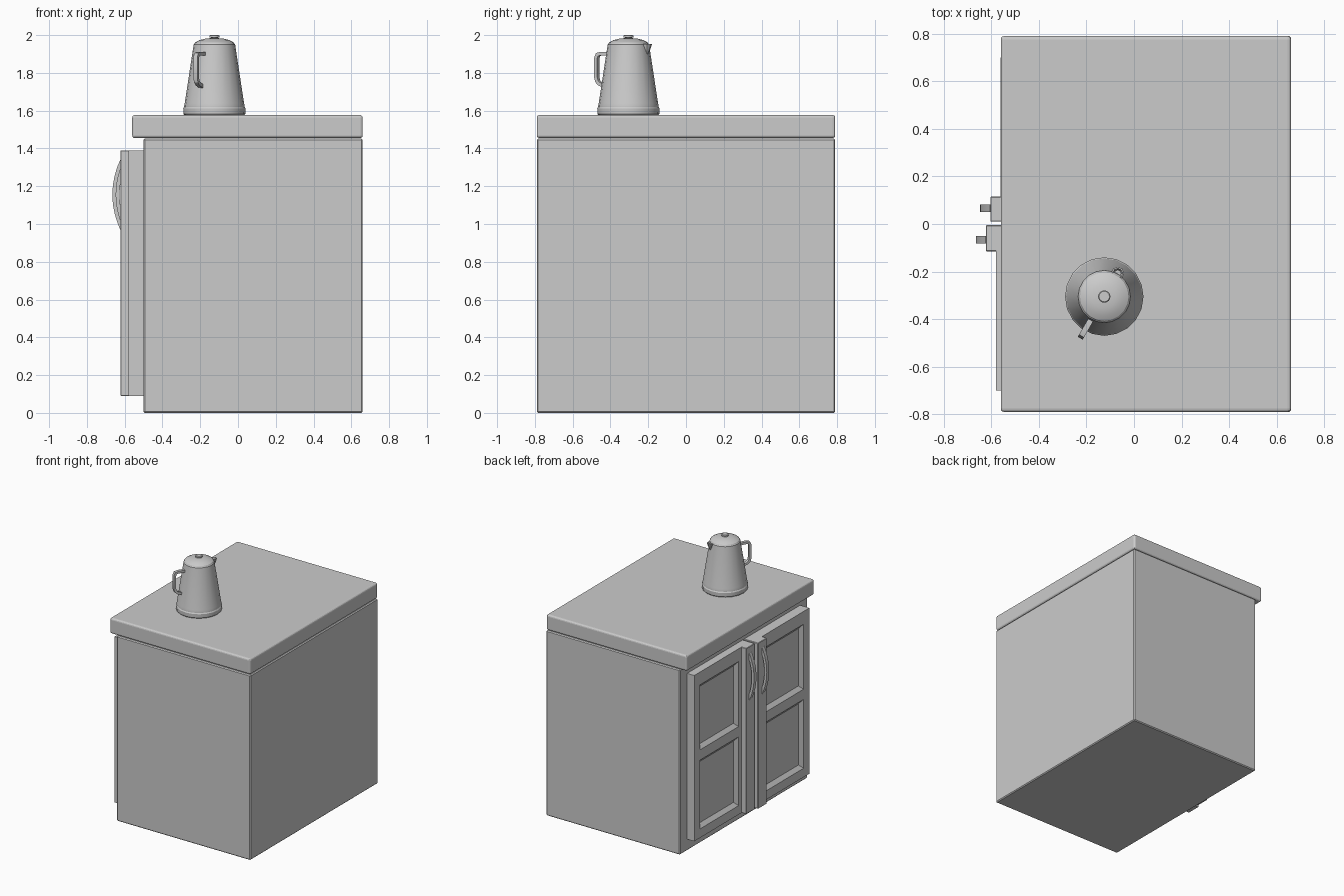
import bpy, bmesh, math
from mathutils import Vector

if "Cube" in bpy.data.objects:
    bpy.data.objects.remove(bpy.data.objects["Cube"])


def finish(name, bm, smooth=None):
    me = bpy.data.meshes.new(name)
    bm.to_mesh(me)
    bm.free()
    ob = bpy.data.objects.new(name, me)
    bpy.context.collection.objects.link(ob)
    if smooth:
        bpy.context.view_layer.objects.active = ob
        ob.select_set(True)
        bpy.ops.object.shade_smooth_by_angle(angle=math.radians(smooth))
        ob.select_set(False)
    return ob


def box(name, x, y, z, bevel=0.0, segments=1):
    bm = bmesh.new()
    bmesh.ops.create_cube(bm, size=1)
    for v in bm.verts:
        v.co = [(a + b) / 2 + c * abs(b - a) for (a, b), c in zip((x, y, z), v.co)]
    if bevel:
        bmesh.ops.bevel(bm, geom=bm.edges[:], offset=bevel, segments=segments,
                        profile=0.5, affect='EDGES')
    return finish(name, bm)


def panel(name, front, ya, yb, z0, z1, inset=0.03, depth=0.025):
    """Recessed tray with sloping sides, facing -x."""
    y0, y1 = sorted((ya, yb))
    bm = bmesh.new()
    rings = []
    for i, d in ((0, 0), (inset, depth)):
        rings.append([bm.verts.new((front + d, y, z)) for y, z in (
            (y0 + i, z0 + i), (y0 + i, z1 - i), (y1 - i, z1 - i), (y1 - i, z0 + i))])
    o, n = rings
    for k in range(4):
        j = (k + 1) % 4
        bm.faces.new((o[k], o[j], n[j], n[k]))
    bm.faces.new(n)
    finish(name, bm)


def sweep(name, path, side, width, thick, smooth=None):
    """Rectangular bar along a planar path; side is the plane normal."""
    bm = bmesh.new()
    side = Vector(side).normalized()
    pts = [Vector(p) for p in path]
    rings = []
    for i, p in enumerate(pts):
        a = (p - pts[i - 1]).normalized() if i else None
        b = (pts[i + 1] - p).normalized() if i < len(pts) - 1 else None
        t = ((a or b) + (b or a)).normalized()
        out = side.cross(t)
        t2 = thick / 2 / max(0.5, t.dot(a or b))
        rings.append([bm.verts.new(p + side * s * width / 2 + out * u * t2)
                      for s, u in ((-1, -1), (1, -1), (1, 1), (-1, 1))])
    for r, q in zip(rings, rings[1:]):
        for k in range(4):
            bm.faces.new((r[k], r[(k + 1) % 4], q[(k + 1) % 4], q[k]))
    bm.faces.new(rings[0])
    bm.faces.new(rings[-1])
    bmesh.ops.recalc_face_normals(bm, faces=bm.faces[:])
    return finish(name, bm, smooth)


def lathe(name, profile, centre, sides):
    bm = bmesh.new()
    rings = []
    for r, z in profile:
        rings.append([bm.verts.new((centre[0] + r * math.cos(2 * math.pi * k / sides),
                                    centre[1] + r * math.sin(2 * math.pi * k / sides), z))
                      for k in range(sides)])
    for r, q in zip(rings, rings[1:]):
        for k in range(sides):
            j = (k + 1) % sides
            bm.faces.new((r[k], r[j], q[j], q[k]))
    bm.faces.new(rings[0][::-1])
    bm.faces.new(rings[-1])
    return finish(name, bm, 30)


# Cabinet and worktop
box("cabinet_body", (-0.5, 0.66), (-0.79, 0.79), (0, 1.452), 0.007)
box("worktop", (-0.56, 0.66), (-0.79, 0.79), (1.455, 1.577), 0.014, 3)

# Doors: frame, two recessed panels, raised centre stile and curved handle
Z0, Z1 = 0.09, 1.39
OPENINGS = ((0.16, 0.70), (0.78, 1.29))
for side, s, front, edge in (("left", 1, -0.562, 0.01), ("right", -1, -0.58, 0.005)):
    pre = side + "_door_"
    back = -0.495

    def ys(a, b):
        return tuple(sorted((s * a, s * b)))

    box(pre + "outer_stile", (front, back), ys(0.63, 0.70), (Z0, Z1))
    box(pre + "inner_stile", (front, back), ys(0.11, 0.15), (Z0, Z1))
    box(pre + "centre_stile", (front - 0.042, back), ys(edge, 0.115), (Z0, Z1), 0.003)
    rails = (Z0, OPENINGS[0][0]), (OPENINGS[0][1], OPENINGS[1][0]), (OPENINGS[1][1], Z1)
    for n, r in zip(("bottom", "middle", "top"), rails):
        box(pre + n + "_rail", (front, back), ys(0.15, 0.63), r)
    for n, (a, b) in zip(("lower", "upper"), OPENINGS):
        panel(pre + n + "_panel", front, s * 0.15, s * 0.63, a, b)
    arc = []
    for k in range(13):
        t = -1 + k / 6
        arc.append((front - 0.035 - 0.04 * (1 - t * t), s * 0.066, 1.155 + 0.18 * t))
    sweep(pre + "handle", arc, (0, 1, 0), 0.03, 0.02, 30)

# Coffee pot
C = (-0.125, -0.305)
lathe("pot_body", [(0.158, 1.576), (0.164, 1.583), (0.165, 1.612), (0.160, 1.62),
                   (0.160, 1.626), (0.157, 1.64), (0.112, 1.935), (0.110, 1.95),
                   (0.104, 1.955)], C, 20)
lathe("pot_lid", [(0.108, 1.95), (0.102, 1.961), (0.080, 1.973), (0.050, 1.981),
                  (0.018, 1.984)], C, 20)
lathe("pot_knob", [(0.018, 1.98), (0.018, 1.986), (0.026, 1.988), (0.026, 1.997),
                   (0.022, 2.0)], C, 16)

# Pot handle and pouring lip on opposite sides
D = Vector((-0.5, -0.866))
loop = [(0.11, 1.90), (0.165, 1.902), (0.185, 1.897), (0.193, 1.88),
        (0.193, 1.775), (0.187, 1.755), (0.172, 1.741), (0.135, 1.728)]
sweep("pot_handle", [(C[0] + D.x * r, C[1] + D.y * r, z) for r, z in loop],
      (-D.y, D.x, 0), 0.024, 0.018, 30)
lathe("pot_spout", [(0.006, 1.90), (0.018, 1.925), (0.027, 1.952), (0.021, 1.954),
                    (0.014, 1.938)], (C[0] - D.x * 0.113, C[1] - D.y * 0.113), 8)
